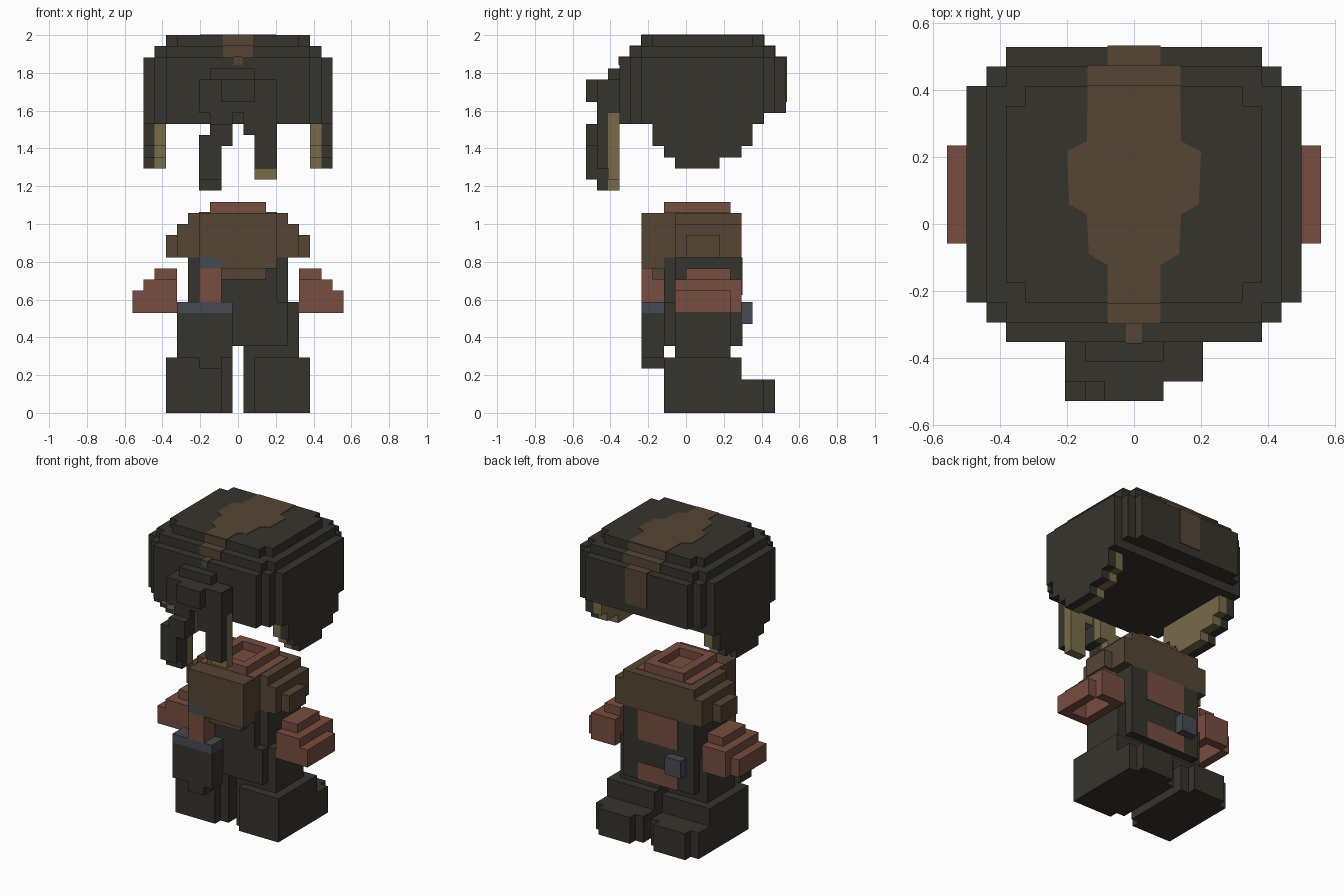
import bpy
import bmesh

cube = bpy.data.objects.get("Cube")
if cube:
    bpy.data.objects.remove(cube, do_unlink=True)

U = 1 / 17      # size of one block
E = 0.07        # height of painted plates, in blocks


def material(name, r, g, b):
    mat = bpy.data.materials.new(name)
    mat.use_nodes = True
    mat.diffuse_color = (r, g, b, 1)
    mat.node_tree.nodes["Principled BSDF"].inputs["Base Color"].default_value = (r, g, b, 1)
    return mat


dark = material("charcoal", .036, .034, .026)
brown = material("brown", .092, .060, .034)
red = material("clay_red", .186, .074, .052)
tan = material("tan", .190, .147, .070)
grey = material("blue_grey", .061, .067, .082)


def finish(name, mat, bm):
    bmesh.ops.recalc_face_normals(bm, faces=bm.faces)
    mesh = bpy.data.meshes.new(name)
    bm.to_mesh(mesh)
    bm.free()
    mesh.materials.append(mat)
    obj = bpy.data.objects.new(name, mesh)
    bpy.context.collection.objects.link(obj)
    return obj


def part(name, mat, boxes, side=1):
    """Join boxes given as x, y and z ranges in blocks; side -1 mirrors them."""
    bm = bmesh.new()
    for x0, x1, y0, y1, z0, z1 in boxes:
        verts = bmesh.ops.create_cube(bm, size=1)["verts"]
        for v in verts:
            v.co.x = side * (x1 if v.co.x > 0 else x0) * U
            v.co.y = (y1 if v.co.y > 0 else y0) * U
            v.co.z = (z1 if v.co.z > 0 else z0) * U
    return finish(name, mat, bm)


def mid(w, *rest):
    """Box centred on x."""
    return (-w, w, *rest)


def pair(name, mat, boxes):
    part("left_" + name, mat, boxes, 1)
    part("right_" + name, mat, boxes, -1)


# Hood with stepped rim
part("hood", dark, [
    mid(6.5, -6, 7, 26, 32), mid(6.5, 7, 9, 27, 32),
    mid(7.5, -5, 7, 26, 32), mid(7.5, 7, 8, 27, 32),
    mid(8.5, -4, 7, 26, 32),
    mid(6.5, -5, 8, 32, 33), mid(7.5, -4, 7, 32, 33),
    mid(5.5, -4, 7, 33, 34), mid(6.5, -3, 6, 33, 34),
])

# Ear flaps: dark outside, tan lining
for flap, mat, x in (("ear_flap", dark, 7.5), ("flap_lining", tan, 6.5)):
    pair(flap, mat, [(x, x + 1, -3, 6, 24, 26),
                     (x, x + 1, -2, 5, 23, 24),
                     (x, x + 1, -1, 3, 22, 23)])

# Painted stripe: shaped plate on top, caps over the steps
outline = [(-4, 1.35), (-2.1, 1.35), (-1.5, 2.3), (.5, 2.4), (1, 3.3),
           (3.7, 3.4), (4.2, 2.4), (7, 2.35)]
bm = bmesh.new()
ring = [(w, y) for y, w in outline] + [(-w, y) for y, w in reversed(outline)]
face = bm.faces.new([bm.verts.new((x * U, y * U, 34 * U - .002)) for x, y in ring])
up = bmesh.ops.extrude_face_region(bm, geom=[face])["geom"]
bmesh.ops.translate(bm, vec=(0, 0, .005),
                    verts=[v for v in up if isinstance(v, bmesh.types.BMVert)])
finish("stripe_top", brown, bm)
part("stripe_steps", brown, [
    mid(2.35, 6, 7 + E, 33, 34), mid(2.35, 7, 8 + E, 32, 33 + E),
    mid(1.35, 8, 9 + E, 28, 32 + E),
    mid(1.35, -4 - E, -3, 33, 34), mid(1.35, -5 - E, -4, 32, 33 + E),
    mid(.4, -6 - E, -5, 31.3, 32 + E),
])

# Knot and hanging ribbons on the hood front
part("knot", dark, [
    mid(1.5, -9, -8, 28, 30),
    (-2.5, 1.5, -7, -6, 27, 31),
    (-3.5, 3.5, -8, -6, 27, 30),
])
part("right_ribbon", dark, [
    (-2.5, -.5, -8, -7, 24, 28),
    (-2.5, -.5, -9, -7, 24, 26),
    (-3.5, -1.5, -9, -7, 21, 25),
    (-3.5, -1.5, -8, -7, 20, 21),
])
part("left_ribbon", dark, [
    (.5, 2.5, -8, -7, 25, 28),
    (1.5, 3.5, -8, -7, 22, 27),
])
part("ribbon_lining", tan, [
    (-3.5, -1.5, -7, -6, 20, 25), (-2.5, -.5, -7, -6, 24, 27),
    (1.5, 3.5, -7, -6, 21, 27), (.5, 1.5, -7, -6, 25, 27),
])

# Boots and legs
pair("boot", dark, [
    (1.5, 6.5, -2, 5, 0, 5), (.5, 1.5, -1, 5, 0, 5),
    (.5, 6.5, 5, 7, 0, 3), (1.5, 5.5, 7, 8, 0, 3),
])
pair("leg", dark, [(.5, 5.5, -1, 4, 5, 6)])

# Trousers and torso
part("trousers", dark, [mid(4.5, -2, 5, 6, 10), mid(5.5, -1, 4, 6, 10)])
part("torso", dark, [mid(3.5, -2, 5, 10, 14), mid(4.5, -1, 5, 10, 14)])
part("back_patches", red, [mid(2.5, 5, 5 + E, 10.6, 14),
                           mid(2.5, 5, 5 + E, 6, 8)])
part("back_buckle", grey, [(-3.5, -1.5, 5, 6, 8, 10)])

# Brown shirt with short sleeves
part("shirt", brown, [
    mid(3.5, -2, 5, 14, 18), mid(4.5, -1, 5, 14, 18),
    mid(3.5, -4, -2, 14, 18),
    (-1.5, 3.5, -4, -2, 13, 14), (-1.5, 2.5, -3, -2, 12, 13),
])
pair("sleeve", brown, [(4.5, 5.5, -1, 5, 14, 17), (5.5, 6.5, 0, 3, 14, 16)])

# Collar ring around the neck opening
part("collar", red, [
    mid(2.5, -2, -1, 18, 19), mid(2.5, 3, 4, 18, 19),
    (-2.5, -1.5, -1, 3, 18, 19), (1.5, 2.5, -1, 3, 18, 19),
    mid(3.5, -2, 4, 18, 18 + E),
])

# Mittens, hollow from below
pair("mitten", red, [
    (5.5, 7.5, 0, 4, 12, 13),
    (5.5, 8.5, -1, 5, 11, 12),
    (5.5, 6.5, -1, 5, 9, 11), (8.5, 9.5, -1, 4, 9, 11),
    (6.5, 8.5, -1, 0, 9, 11), (6.5, 8.5, 4, 5, 9, 11),
])

# Pouch on the front with band and strap
part("pouch", dark, [(-5.5, -.5, -4, -2, 5, 9), (-3.5, -1.5, -4, -2, 4, 5)])
part("pouch_band", grey, [(-5.5, -.5, -4, -2, 9, 10)])
part("pouch_strap", red, [(-3.5, -1.5, -4, -2, 10, 13)])
part("strap_clip", grey, [(-3.5, -1.5, -4, -2, 13, 14)])
